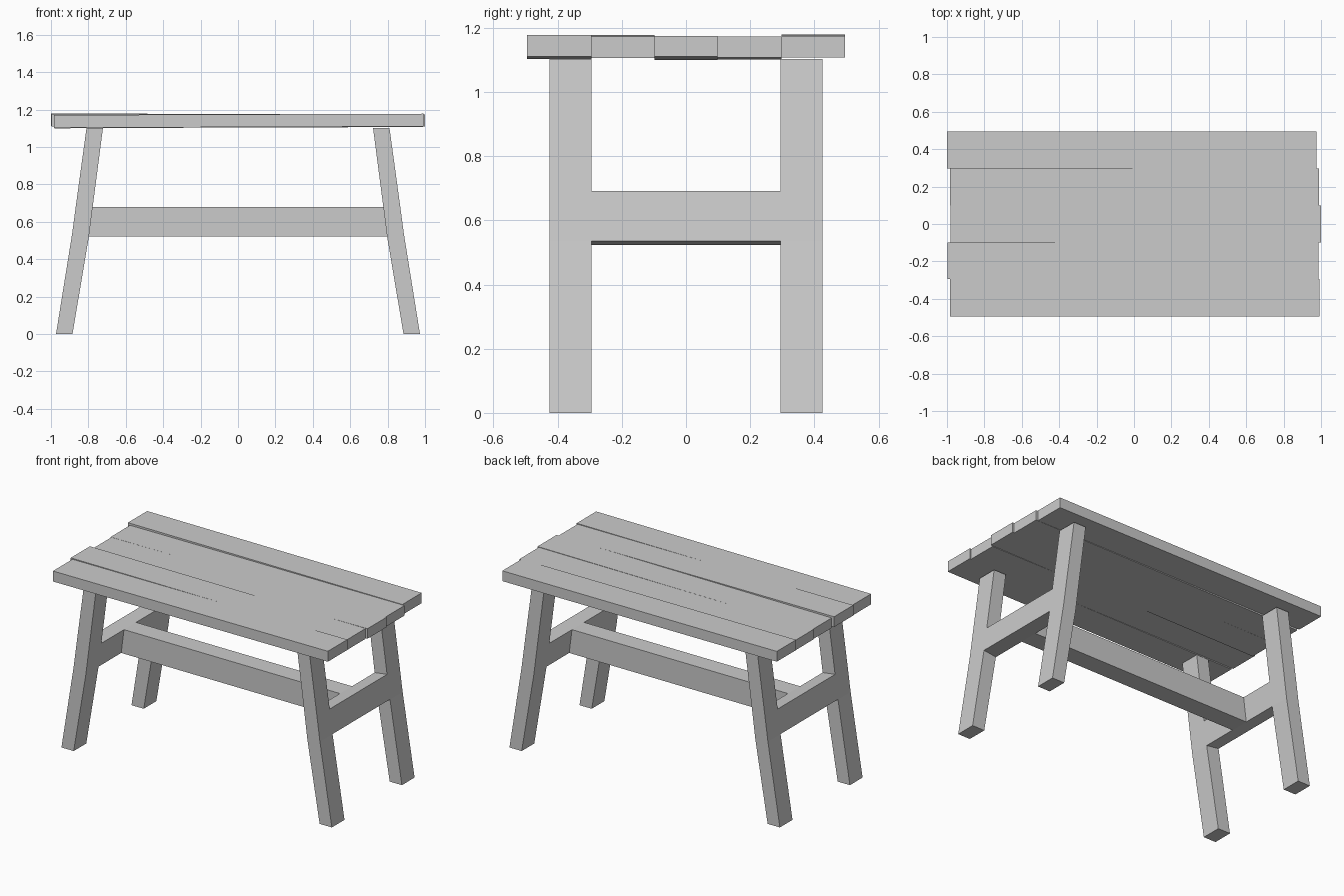
import bpy
import bmesh

if "Cube" in bpy.data.objects:
    bpy.data.objects.remove(bpy.data.objects["Cube"])


def make_object(name, verts, faces):
    mesh = bpy.data.meshes.new(name)
    bm = bmesh.new()
    vs = [bm.verts.new(v) for v in verts]
    for f in faces:
        bm.faces.new([vs[i] for i in f])
    bmesh.ops.recalc_face_normals(bm, faces=bm.faces[:])
    bm.to_mesh(mesh)
    bm.free()
    obj = bpy.data.objects.new(name, mesh)
    bpy.context.collection.objects.link(obj)
    return obj


BOX = [(0, 1, 3, 2), (4, 5, 7, 6), (0, 1, 5, 4), (2, 3, 7, 6), (0, 2, 6, 4), (1, 3, 7, 5)]


def beam(name, y0, y1, left, right):
    """Beam along x; left and right ends are ((x, z) bottom, (x, z) top)."""
    verts = [(x, y, z) for end in (left, right) for (x, z) in end for y in (y0, y1)]
    return make_object(name, verts, BOX)


# Tabletop planks, each slightly shifted and tilted: y0, y1, x0, x1, z left, z right, thickness
planks = [
    (-0.495, -0.295, -0.985, 0.993, 1.103, 1.110, 0.068),
    (-0.295, -0.098, -0.997, 0.987, 1.110, 1.106, 0.067),
    (-0.098, 0.098, -0.980, 1.000, 1.100, 1.110, 0.065),
    (0.098, 0.297, -0.985, 0.990, 1.101, 1.107, 0.065),
    (0.297, 0.495, -1.000, 0.975, 1.112, 1.108, 0.067),
]
for i, (y0, y1, x0, x1, zl, zr, t) in enumerate(planks, 1):
    beam(f"tabletop_plank_{i}", y0, y1, ((x0, zl), (x0, zl + t)), ((x1, zr), (x1, zr + t)))

# H-shaped end frames: rows of (outer, inner) points from foot to top
rows = [
    ((0.973, 0.0), (0.885, 0.0)),
    ((0.887, 0.535), (0.797, 0.523)),
    ((0.866, 0.692), (0.777, 0.680)),
    ((0.810, 1.102), (0.722, 1.102)),
]
ys = (-0.425, -0.295, 0.295, 0.425)


def vid(row, side, col):
    return (row * 2 + side) * 4 + col


def end_frame(name, sign):
    verts = [(sign * x, y, z) for row in rows for (x, z) in row for y in ys]
    cells = {(r, c) for r in range(3) for c in (0, 2)} | {(1, 1)}
    faces = []
    for r, c in cells:
        # outer and inner faces of this cell
        for s in (0, 1):
            faces.append((vid(r, s, c), vid(r, s, c + 1), vid(r + 1, s, c + 1), vid(r + 1, s, c)))
        # side walls wherever there is no neighbouring cell
        borders = {
            (r - 1, c): ((r, c), (r, c + 1)),
            (r + 1, c): ((r + 1, c), (r + 1, c + 1)),
            (r, c - 1): ((r, c), (r + 1, c)),
            (r, c + 1): ((r, c + 1), (r + 1, c + 1)),
        }
        for neighbour, (a, b) in borders.items():
            if neighbour not in cells:
                faces.append((vid(a[0], 0, a[1]), vid(b[0], 0, b[1]),
                              vid(b[0], 1, b[1]), vid(a[0], 1, a[1])))
    return make_object(name, verts, faces)


end_frame("left_leg_frame", -1)
end_frame("right_leg_frame", 1)

# Long stretcher joining the two end frames
beam("stretcher", -0.062, 0.062,
     ((-0.797, 0.523), (-0.777, 0.680)), ((0.797, 0.523), (0.777, 0.680)))
